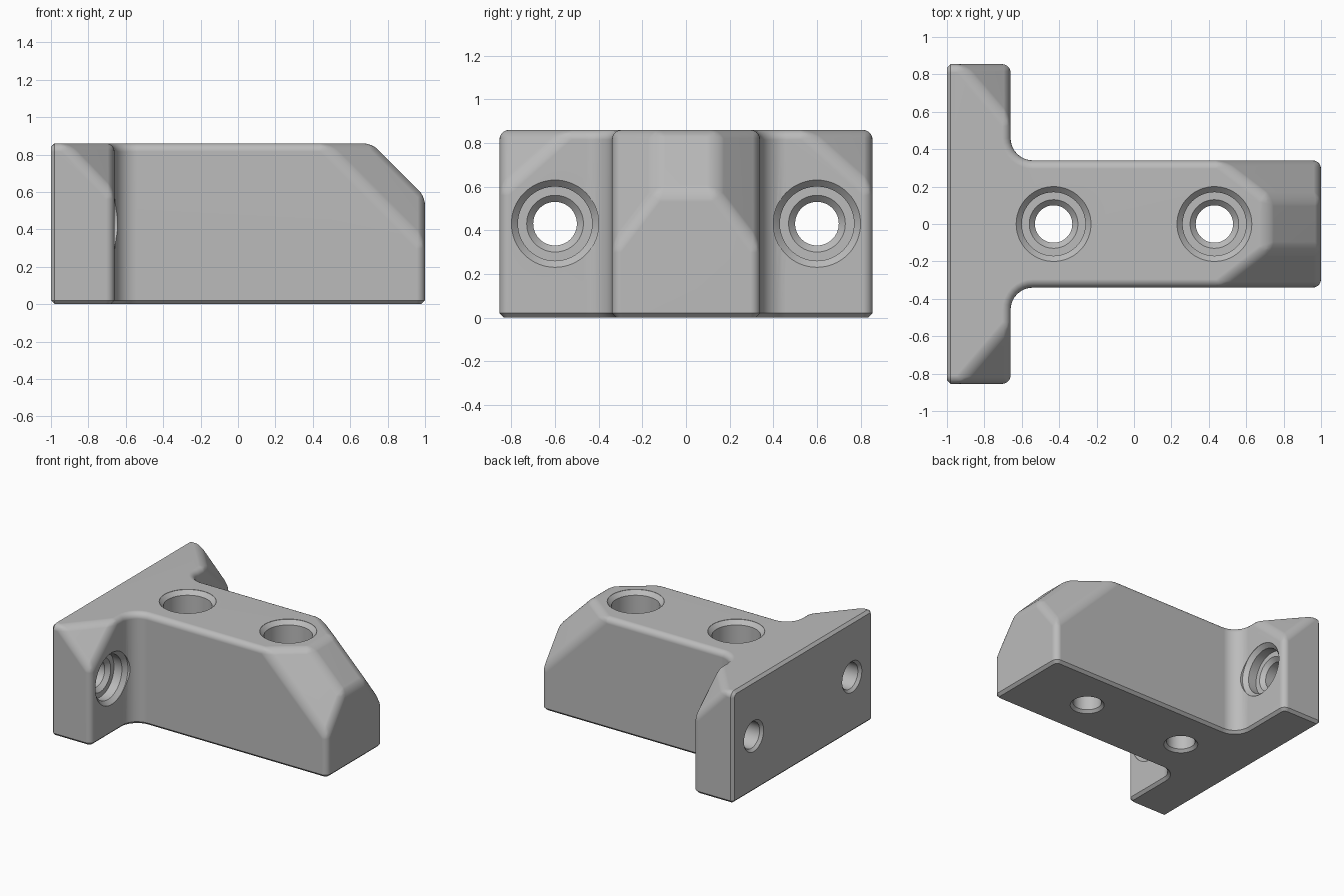
import bpy, bmesh, math
from mathutils import Matrix, Vector

if "Cube" in bpy.data.objects:
    bpy.data.objects.remove(bpy.data.objects["Cube"])

H, XB, XP, YP, YA = 0.86, -1.0, -0.66, 0.855, 0.34   # height, back, plate front, half widths
FIL = 0.12                                            # inner corner fillet

grey = bpy.data.materials.new("light_grey")
grey.diffuse_color = (0.5, 0.5, 0.5, 1)
grey.use_nodes = True
grey.node_tree.nodes["Principled BSDF"].inputs["Base Color"].default_value = grey.diffuse_color


def to_object(name, bm):
    bmesh.ops.recalc_face_normals(bm, faces=bm.faces)
    me = bpy.data.meshes.new(name)
    bm.to_mesh(me)
    bm.free()
    ob = bpy.data.objects.new(name, me)
    bpy.context.collection.objects.link(ob)
    return ob


def subtract(target, cutter):
    cutter.hide_render = True
    mod = target.modifiers.new("cut", 'BOOLEAN')
    mod.operation, mod.solver, mod.object = 'DIFFERENCE', 'EXACT', cutter
    bpy.context.view_layer.objects.active = target
    bpy.ops.object.modifier_apply(modifier=mod.name)
    bpy.data.objects.remove(cutter)


def lathe(name, profile, matrix, n=64):
    """Closed solid of revolution about local z from (radius, height) points."""
    bm = bmesh.new()
    rings = [[bm.verts.new((r * math.cos(2 * math.pi * i / n), r * math.sin(2 * math.pi * i / n), h))
              for i in range(n)] for r, h in profile]
    for a, b in zip(rings, rings[1:]):
        for i in range(n):
            j = (i + 1) % n
            bm.faces.new((a[i], a[j], b[j], b[i]))
    bm.faces.new(rings[0][::-1])
    bm.faces.new(rings[-1])
    bm.transform(matrix)
    return to_object(name, bm)


def screw_hole(floor, top, matrix):
    """Through hole with counterbore and chamfered rims."""
    t = top - 0.002
    return lathe("hole_cutter", [(0.14, -0.02), (0.10, 0.02), (0.10, floor - 0.03), (0.13, floor),
                                 (0.17, floor), (0.17, t - 0.03), (0.20, t), (0.20, t + 0.1)], matrix)


# T-shaped body with filleted inner corners
half = [(1.0, YA)]
for i in range(9):
    a = math.radians(270 - 90 * i / 8)
    half.append((XP + FIL + FIL * math.cos(a), YA + FIL + FIL * math.sin(a)))
half += [(XP, YP), (XB, YP)]
outline = half + [(x, -y) for x, y in reversed(half)]
bm = bmesh.new()
base = bm.faces.new([bm.verts.new((x, y, 0)) for x, y in outline])
ext = bmesh.ops.extrude_face_region(bm, geom=[base])
bmesh.ops.translate(bm, vec=(0, 0, H), verts=[v for v in ext['geom'] if isinstance(v, bmesh.types.BMVert)])
bmesh.ops.recalc_face_normals(bm, faces=bm.faces)

# sloped nose and its two corner facets
for point, normal in (((0.715, 0, H), (1, 0, 1)),
                      ((0.715, 0.14, H), (1, 1.3, 1)),
                      ((0.715, -0.14, H), (1, -1.3, 1))):
    cut = bmesh.ops.bisect_plane(bm, geom=bm.verts[:] + bm.edges[:] + bm.faces[:], dist=1e-5,
                                 plane_co=point, plane_no=normal, clear_outer=True)
    bmesh.ops.edgenet_fill(bm, edges=[e for e in cut['geom_cut'] if isinstance(e, bmesh.types.BMEdge)])
body = to_object("bracket_body", bm)

# sloped facets on the upper corners of the plate
M, SX, SY, SZ = 0.02, 0.27, 0.315, 0.28
for s in (1, -1):
    bm = bmesh.new()
    corner = Vector((XP + M, YP + M, H + M))
    pts = [corner,
           corner - Vector((SX * (1 + M / SY + M / SZ) + M, 0, 0)),
           corner - Vector((0, SY * (1 + M / SX + M / SZ) + M, 0)),
           corner - Vector((0, 0, SZ * (1 + M / SX + M / SY) + M))]
    vs = [bm.verts.new((p.x, p.y * s, p.z)) for p in pts]
    for f in ((0, 1, 2), (0, 2, 3), (0, 3, 1), (1, 3, 2)):
        bm.faces.new([vs[i] for i in f])
    subtract(body, to_object("corner_cutter", bm))

# rounded upper and vertical edges, then a flat chamfer round the bottom and back
bm = bmesh.new()
bm.from_mesh(body.data)
bmesh.ops.remove_doubles(bm, verts=bm.verts, dist=1e-4)
bmesh.ops.dissolve_limit(bm, angle_limit=0.01, verts=bm.verts, edges=bm.edges)


def on_flat_side(e):
    return all(v.co.z < 1e-3 for v in e.verts) or all(v.co.x < XB + 1e-3 for v in e.verts)


for flat, width, segs in ((False, 0.045, 5), (True, 0.02, 1)):
    edges = [e for e in bm.edges if len(e.link_faces) == 2
             and e.calc_face_angle() > math.radians(25) and on_flat_side(e) == flat]
    bmesh.ops.bevel(bm, geom=edges, offset=width, offset_type='OFFSET', segments=segs,
                    profile=0.5, affect='EDGES', clamp_overlap=False)
bmesh.ops.recalc_face_normals(bm, faces=bm.faces)
bm.to_mesh(body.data)
bm.free()

# two screw holes down through the arm, two through the plate
for s in (1, -1):
    subtract(body, screw_hole(0.26, H, Matrix.Translation((0.43 * s, 0, 0))))
    subtract(body, screw_hole(0.24, XP - XB,
                              Matrix.Translation((XB, 0.6 * s, 0.43)) @ Matrix.Rotation(math.pi / 2, 4, 'Y')))

# shading and colour
body.data.materials.clear()
body.data.materials.append(grey)
for p in body.data.polygons:
    p.material_index = 0
bpy.context.view_layer.objects.active = body
body.select_set(True)
bpy.ops.object.shade_smooth_by_angle(angle=math.radians(30))
weighted = body.modifiers.new("weighted_normals", 'WEIGHTED_NORMAL')
weighted.keep_sharp = True
